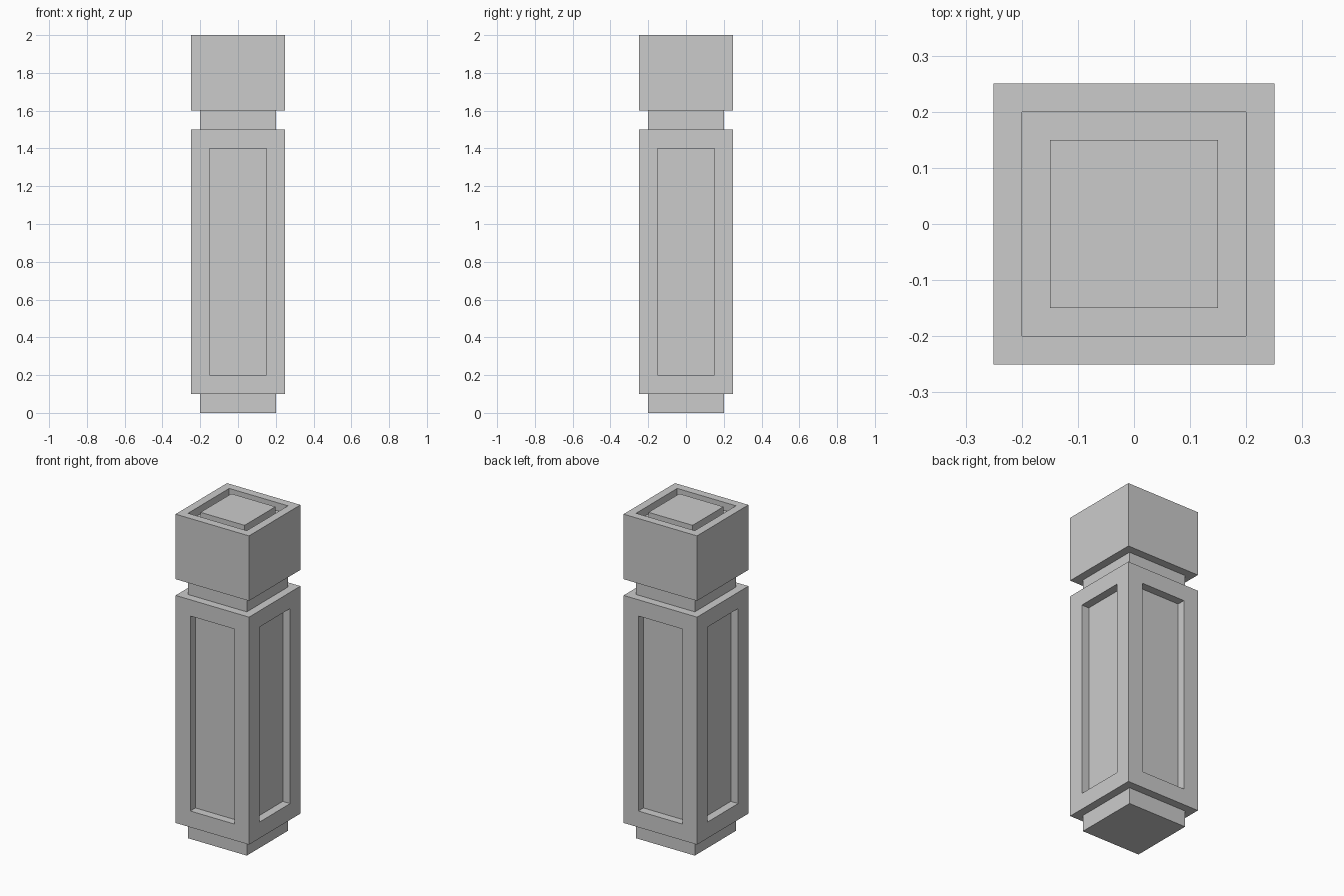
import bpy, bmesh
from mathutils import Vector

if "Cube" in bpy.data.objects:
    bpy.data.objects.remove(bpy.data.objects["Cube"])


def inset(bm, face, width):
    """Inset a face evenly; the face becomes the inner one, the rim is returned."""
    rim = bmesh.ops.inset_individual(bm, faces=[face], thickness=width,
                                     use_even_offset=True)["faces"]
    return [f for f in rim if f != face]


def sink(bm, faces, direction, depth):
    """Push faces inward with straight walls."""
    geom = bmesh.ops.extrude_face_region(bm, geom=faces)["geom"]
    verts = [g for g in geom if isinstance(g, bmesh.types.BMVert)]
    bmesh.ops.translate(bm, verts=verts, vec=-direction * depth)
    bmesh.ops.delete(bm, geom=[f for f in faces if f.is_valid], context='FACES')


bm = bmesh.new()

# Stepped square shaft: foot, body, neck, cap as (half width, z)
profile = [(0.2, 0), (0.2, 0.1), (0.25, 0.1), (0.25, 1.5),
           (0.2, 1.5), (0.2, 1.6), (0.25, 1.6), (0.25, 2)]
corners = [(-1, -1), (1, -1), (1, 1), (-1, 1)]
rings = [[bm.verts.new((sx * h, sy * h, z)) for sx, sy in corners]
         for h, z in profile]
bm.faces.new(rings[0][::-1])
panels = []
for level, (low, high) in enumerate(zip(rings, rings[1:])):
    for i in range(4):
        j = (i + 1) % 4
        face = bm.faces.new((low[i], low[j], high[j], high[i]))
        if level == 2:
            panels.append(face)
top = bm.faces.new(rings[-1])
bm.normal_update()

# Recessed panel on each side of the body
for face in panels:
    normal = Vector(face.normal)
    inset(bm, face, 0.1)
    sink(bm, [face], normal, 0.05)

# Square groove in the top of the cap
inset(bm, top, 0.05)
groove = inset(bm, top, 0.05)
sink(bm, groove, Vector((0, 0, 1)), 0.05)

bmesh.ops.recalc_face_normals(bm, faces=bm.faces[:])
mesh = bpy.data.meshes.new("newel_post")
bm.to_mesh(mesh)
bm.free()
bpy.context.collection.objects.link(bpy.data.objects.new("newel_post", mesh))
